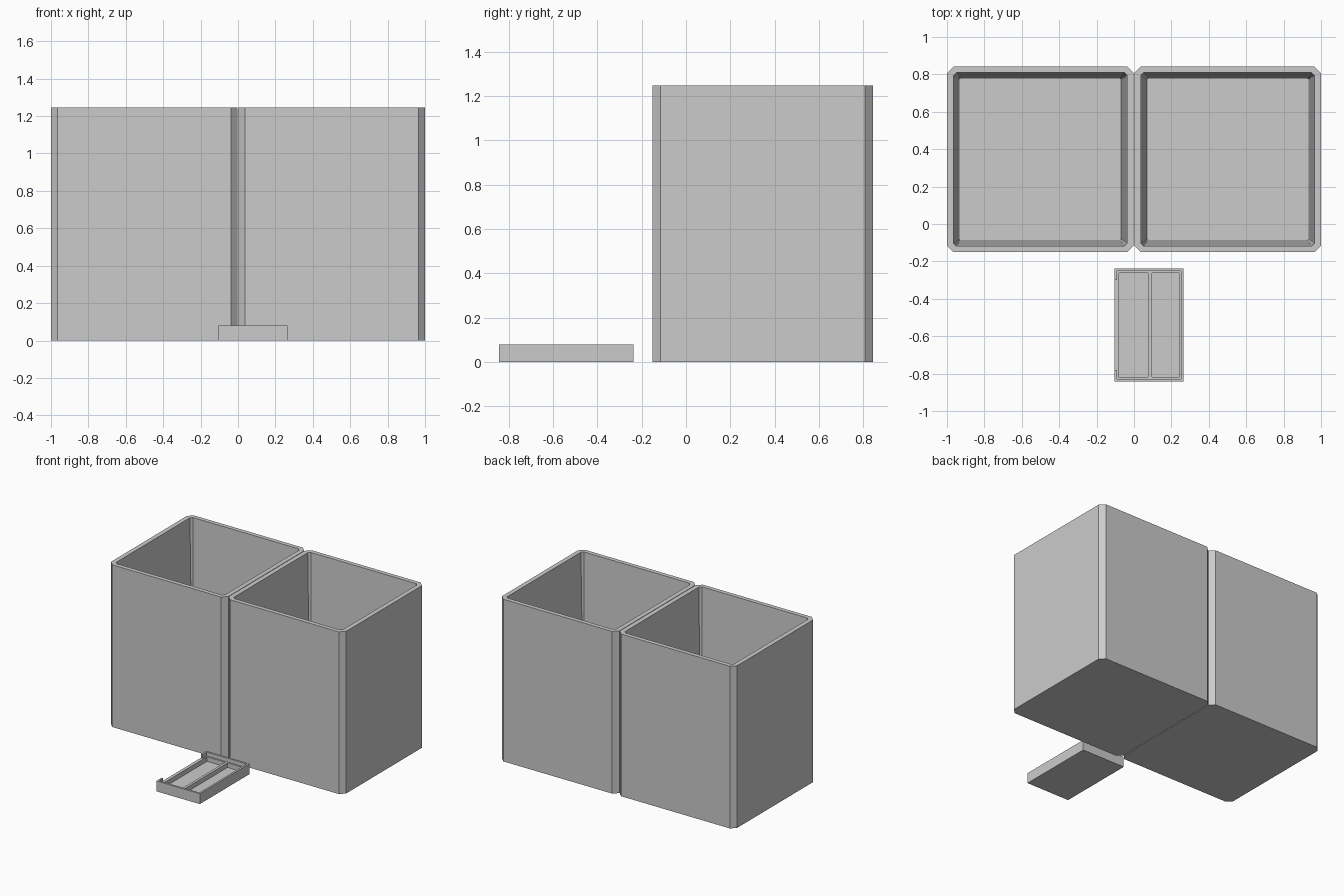
import bpy, bmesh

if "Cube" in bpy.data.objects:
    bpy.data.objects.remove(bpy.data.objects["Cube"])

grey = bpy.data.materials.new("plain grey")
grey.diffuse_color = (0.6, 0.6, 0.6, 1)
grey.use_nodes = True
grey.node_tree.nodes["Principled BSDF"].inputs["Base Color"].default_value = grey.diffuse_color


def ring(bm, x0, x1, y0, y1, z, c):
    """Rectangle with corners cut by c, at height z."""
    pts = [(x0 + c, y0), (x1 - c, y0), (x1, y0 + c), (x1, y1 - c),
           (x1 - c, y1), (x0 + c, y1), (x0, y1 - c), (x0, y0 + c)]
    return [bm.verts.new((x, y, z)) for x, y in pts]


def finish(bm, name):
    bmesh.ops.recalc_face_normals(bm, faces=bm.faces)
    me = bpy.data.meshes.new(name)
    bm.to_mesh(me)
    bm.free()
    ob = bpy.data.objects.new(name, me)
    me.materials.append(grey)
    bpy.context.collection.objects.link(ob)
    return ob


def bin_box(name, cx):
    """Open bin with chamfered corners and an inside that tapers to the floor."""
    bm = bmesh.new()
    cy, h = 0.346, 1.247
    # half width, half depth, height, corner cut
    steps = [(0.499, 0.497, 0, 0.036), (0.499, 0.497, h, 0.036),
             (0.464, 0.464, h, 0.016), (0.432, 0.432, 0.04, 0.004)]
    rings = [ring(bm, cx - a, cx + a, cy - b, cy + b, z, c) for a, b, z, c in steps]
    for lo, hi in zip(rings, rings[1:]):
        for i in range(8):
            j = (i + 1) % 8
            bm.faces.new((lo[i], lo[j], hi[j], hi[i]))
    bm.faces.new(rings[0])
    bm.faces.new(rings[-1])
    finish(bm, name)


def block(name, x0, x1, y0, y1, z0, z1):
    bm = bmesh.new()
    bmesh.ops.create_cube(bm, size=1)
    for v in bm.verts:
        v.co = ((x0 + x1) / 2 + v.co.x * (x1 - x0), (y0 + y1) / 2 + v.co.y * (y1 - y0),
                (z0 + z1) / 2 + v.co.z * (z1 - z0))
    return finish(bm, name)


bin_box("left_bin", -0.501)
bin_box("right_bin", 0.501)

# Small tray: solid block with a lid recess, two pockets and a side notch
tray = block("tray", -0.105, 0.265, -0.843, -0.237, 0, 0.08)
cuts = [block("lid_recess_cutter", -0.09, 0.25, -0.828, -0.252, 0.05, 0.2),
        block("left_pocket_cutter", -0.08, 0.075, -0.818, -0.262, 0.015, 0.2),
        block("right_pocket_cutter", 0.095, 0.24, -0.818, -0.262, 0.015, 0.2),
        block("side_notch_cutter", -0.2, -0.085, -0.78, -0.30, 0.05, 0.2)]
for cutter in cuts:
    mod = tray.modifiers.new(cutter.name, "BOOLEAN")
    mod.operation = "DIFFERENCE"
    mod.solver = "EXACT"
    mod.object = cutter
    cutter.hide_render = True
    cutter.hide_set(True)
